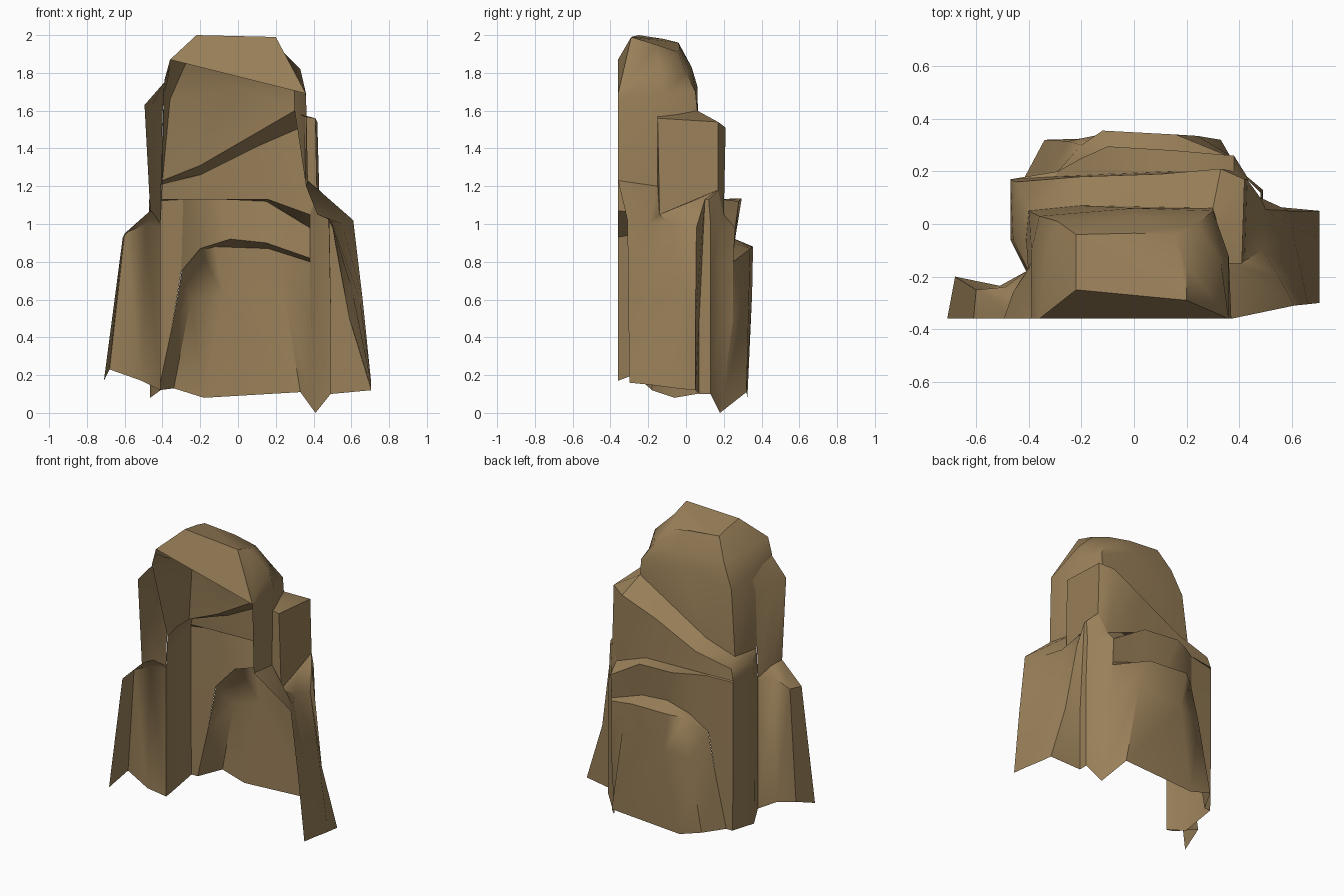
import bpy, bmesh
from math import radians

rock = bpy.data.materials.new("rock")
rock.diffuse_color = (0.32, 0.215, 0.10, 1)


def loft(name, rows, caps=()):
    """Skin open rows, listed top to bottom, each running left - back - right."""
    bm = bmesh.new()
    grid = [[bm.verts.new(p) for p in row] for row in rows]
    for up, low in zip(grid, grid[1:]):
        for i in range(len(up) - 1):
            bm.faces.new((up[i], up[i + 1], low[i + 1], low[i]))
    for cap in caps:
        bm.faces.new([grid[r][c] for r, c in cap])
    bmesh.ops.remove_doubles(bm, verts=bm.verts, dist=0.001)
    me = bpy.data.meshes.new(name)
    bm.to_mesh(me)
    bm.free()
    ob = bpy.data.objects.new(name, me)
    bpy.context.collection.objects.link(ob)
    me.materials.append(rock)
    bpy.ops.object.select_all(action='DESELECT')
    ob.select_set(True)
    bpy.context.view_layer.objects.active = ob
    bpy.ops.object.shade_smooth_by_angle(angle=radians(40))
    return ob


# Rounded summit with a sloping front brow; the front below it is open
loft("summit", [
    [(-.22, -.25, 2), (-.22, -.12, 1.98), (-.22, -.04, 1.96), (0, -.035, 1.94),
     (.16, -.04, 1.91), (.2, -.16, 1.95), (.2, -.29, 1.99)],
    [(-.36, -.36, 1.87), (-.33, -.1, 1.84), (-.29, .01, 1.82), (0, .03, 1.83),
     (.24, .0, 1.8), (.33, -.14, 1.82), (.36, -.36, 1.69)],
    [(-.39, -.36, 1.76), (-.39, -.1, 1.71), (-.36, .03, 1.66), (0, .06, 1.73),
     (.3, .05, 1.7), (.36, -.12, 1.69), (.36, -.36, 1.66)],
    [(-.40, -.18, 1.2), (-.41, -.06, 1.22), (-.40, .05, 1.23), (-.2, .07, 1.31),
     (.3, .06, 1.6), (.36, -.15, 1.2), (.37, -.36, 1.23)],
], caps=[[(0, 0), (0, 6), (0, 5), (0, 4), (0, 3), (0, 2), (0, 1)],
         [(1, 0), (1, 6), (0, 6), (0, 0)]])

# Middle tier with the diagonal ledge and the right spire
loft("middle_tier", [
    [(-.40, -.18, 1.2), (-.41, -.06, 1.22), (-.40, .05, 1.23), (-.2, .07, 1.31),
     (0, .066, 1.426), (.3, .06, 1.6), (.33, -.045, 1.58), (.35, -.15, 1.57), (.35, -.15, 1.57)],
    [(-.40, -.18, 1.2), (-.46, -.06, 1.17), (-.45, .16, 1.2), (-.2, .18, 1.26),
     (.1, .19, 1.41), (.33, .21, 1.51), (.42, .17, 1.54), (.41, -.15, 1.56), (.35, -.15, 1.5)],
    [(-.41, -.18, 1.0), (-.47, -.06, 1.06), (-.47, .17, 1.13), (-.3, .18, 1.13),
     (.16, .2, 1.13), (.38, .20, 1.05), (.43, .17, 1.18), (.42, -.14, 1.05), (.36, -.15, 1.2)],
])

# Upper shelf and the boulder in front of it, both opening into the tier behind
shelf_foot = [(-.3, .19, .75), (-.2, .25, .87), (-.04, .26, .92), (.15, .25, .9), (.38, .25, .82)]
loft("upper_shelf", [
    [(-.3, .18, 1.13), (-.2, .184, 1.13), (-.1, .189, 1.13), (.16, .2, 1.13), (.38, .2, 1.05)],
    [(-.29, .2, 1.13), (-.2, .25, 1.135), (-.1, .295, 1.135), (.15, .28, 1.12), (.38, .26, .98)],
    shelf_foot,
])
loft("lower_boulder", [
    shelf_foot,
    [(-.3, .19, .74), (-.2, .3, .86), (-.12, .355, .88), (.16, .34, .87), (.38, .25, .8)],
    [(-.35, .18, .45), (-.25, .315, .6), (-.08, .35, .63), (.24, .335, .67), (.385, .25, .5)],
    [(-.42, .17, .12), (-.34, .32, .13), (-.18, .325, .08), (.33, .32, .11), (.41, .18, 0)],
])

# Vertical walls either side of the shelves, sharing their end points
loft("left_wall", [
    [(-.41, -.18, 1.0), (-.47, -.06, 1.06), (-.47, .17, 1.13), (-.3, .18, 1.13)],
    [(-.41, -.18, 1.0), (-.47, -.06, 1.05), (-.47, .17, 1.12), (-.29, .2, 1.13)],
    [(-.41, -.18, .7), (-.47, -.06, .7), (-.47, .17, .75), (-.3, .19, .75)],
    [(-.41, -.18, .45), (-.47, -.06, .45), (-.47, .17, .45), (-.35, .18, .45)],
    [(-.41, -.18, .12), (-.465, -.06, .08), (-.465, .17, .12), (-.42, .17, .12)],
])
loft("right_wall", [
    [(.38, .2, 1.05), (.43, .17, 1.18), (.48, .12, 1.13), (.48, .1, 1.13)],
    [(.38, .26, .98), (.43, .18, 1.0), (.48, .13, 1.0), (.483, .09, .95)],
    [(.38, .25, .8), (.42, .18, .8), (.49, .13, .75), (.485, .08, .75)],
    [(.385, .25, .5), (.42, .18, .5), (.49, .13, .5), (.49, .07, .5)],
    [(.41, .18, 0), (.41, .18, 0), (.49, .13, .1), (.49, .07, .1)],
])

# Flared buttress on the right, its back corner leaning in towards the top
loft("right_buttress", [
    [(.43, .17, 1.18), (.425, .03, 1.12), (.42, -.14, 1.05), (.36, -.15, 1.2), (.37, -.36, 1.23)],
    [(.48, .1, 1.13), (.5, .055, .98), (.49, -.1, 1.02), (.55, -.2, 1.0), (.61, -.31, 1.02)],
    [(.49, .07, .5), (.59, .05, .5), (.60, -.01, .66), (.64, -.2, .62), (.66, -.305, .6)],
    [(.49, .07, .1), (.705, .05, .12), (.705, -.05, .13), (.705, -.2, .15), (.705, -.30, .16)],
])

# Narrow spire and low buttress on the left
loft("left_spire", [
    [(-.36, -.36, 1.84), (-.37, -.25, 1.77), (-.39, -.13, 1.71)],
    [(-.39, -.36, 1.75), (-.39, -.25, 1.73), (-.39, -.14, 1.69)],
    [(-.495, -.36, 1.63), (-.46, -.26, 1.62), (-.40, -.17, 1.58)],
    [(-.465, -.36, 1.07), (-.45, -.26, 1.06), (-.41, -.18, 1.0)],
])
loft("left_buttress", [
    [(-.465, -.36, 1.07), (-.46, -.31, 1.07), (-.45, -.26, 1.06), (-.41, -.18, 1.0)],
    [(-.61, -.36, .93), (-.6, -.25, .95), (-.49, -.24, 1.0), (-.41, -.18, .98)],
    [(-.71, -.36, .17), (-.68, -.2, .23), (-.51, -.235, .17), (-.41, -.18, .12)],
])
